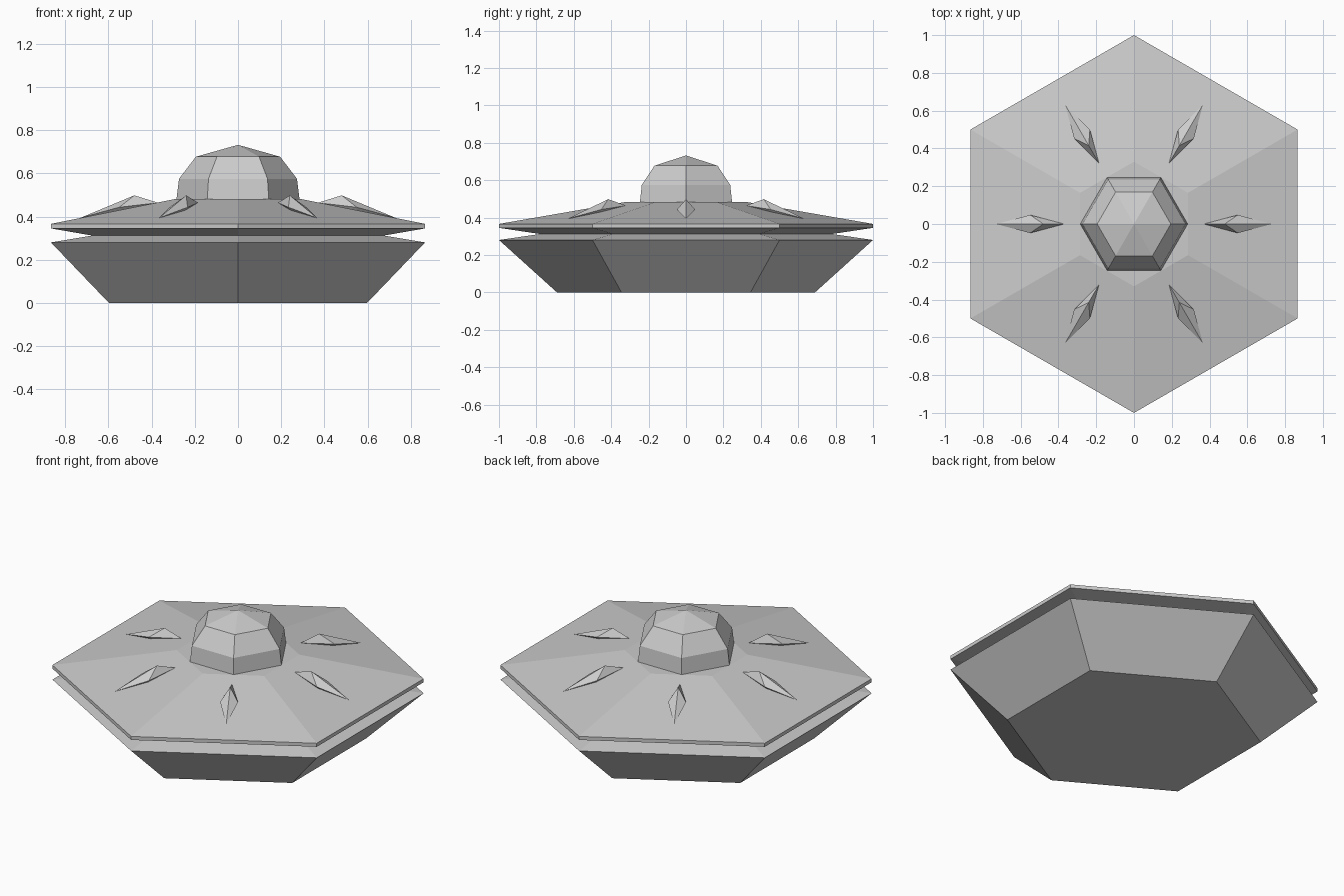
import bpy, bmesh, math
from mathutils import Matrix

cube = bpy.data.objects.get("Cube")
if cube:
    bpy.data.objects.remove(cube, do_unlink=True)

grey = bpy.data.materials.new("hull grey")
grey.use_nodes = True
colour = (0.6, 0.6, 0.6, 1)
grey.diffuse_color = colour
grey.node_tree.nodes["Principled BSDF"].inputs["Base Color"].default_value = colour


def finish(bm, name):
    bmesh.ops.recalc_face_normals(bm, faces=bm.faces)
    mesh = bpy.data.meshes.new(name)
    bm.to_mesh(mesh)
    bm.free()
    mesh.materials.append(grey)
    obj = bpy.data.objects.new(name, mesh)
    bpy.context.collection.objects.link(obj)
    return obj


def hex_lathe(name, profile, turn, apex=None):
    """Stack six-sided rings of (radius, height), closed at both ends."""
    bm = bmesh.new()
    angles = [turn + math.radians(60) * i for i in range(6)]
    rings = [[bm.verts.new((r * math.cos(a), r * math.sin(a), z)) for a in angles]
             for r, z in profile]
    for low, high in zip(rings, rings[1:]):
        for i in range(6):
            j = (i + 1) % 6
            bm.faces.new((low[i], low[j], high[j], high[i]))
    bm.faces.new(rings[0])
    if apex is None:
        bm.faces.new(rings[-1])
    else:
        tip = bm.verts.new((0, 0, apex))
        for i in range(6):
            bm.faces.new((rings[-1][i], rings[-1][(i + 1) % 6], tip))
    return finish(bm, name)


# Saucer body with the groove around its rim
hex_lathe("saucer_body",
          [(0.69, 0), (1, 0.28), (0.78, 0.312), (1, 0.345), (1, 0.366), (0.33, 0.482)],
          math.radians(90))

# Faceted cockpit dome
hex_lathe("cockpit_dome", [(0.285, 0.478), (0.273, 0.575), (0.195, 0.677)], 0, 0.732)

# Six pointed fins set in the sloping upper hull
for n in range(6):
    bm = bmesh.new()
    inner, outer, peak, keel, left, right = [bm.verts.new(p) for p in (
        (0.37, 0, 0.464), (0.73, 0, 0.394), (0.48, 0, 0.498),
        (0.54, 0, 0.39), (0.55, 0.048, 0.443), (0.55, -0.048, 0.443))]
    for tip in (inner, outer):
        for side in (left, right):
            for ridge in (peak, keel):
                bm.faces.new((tip, side, ridge))
    bm.transform(Matrix.Rotation(math.radians(60) * n, 4, "Z"))
    finish(bm, f"hull_fin_{n + 1}")
